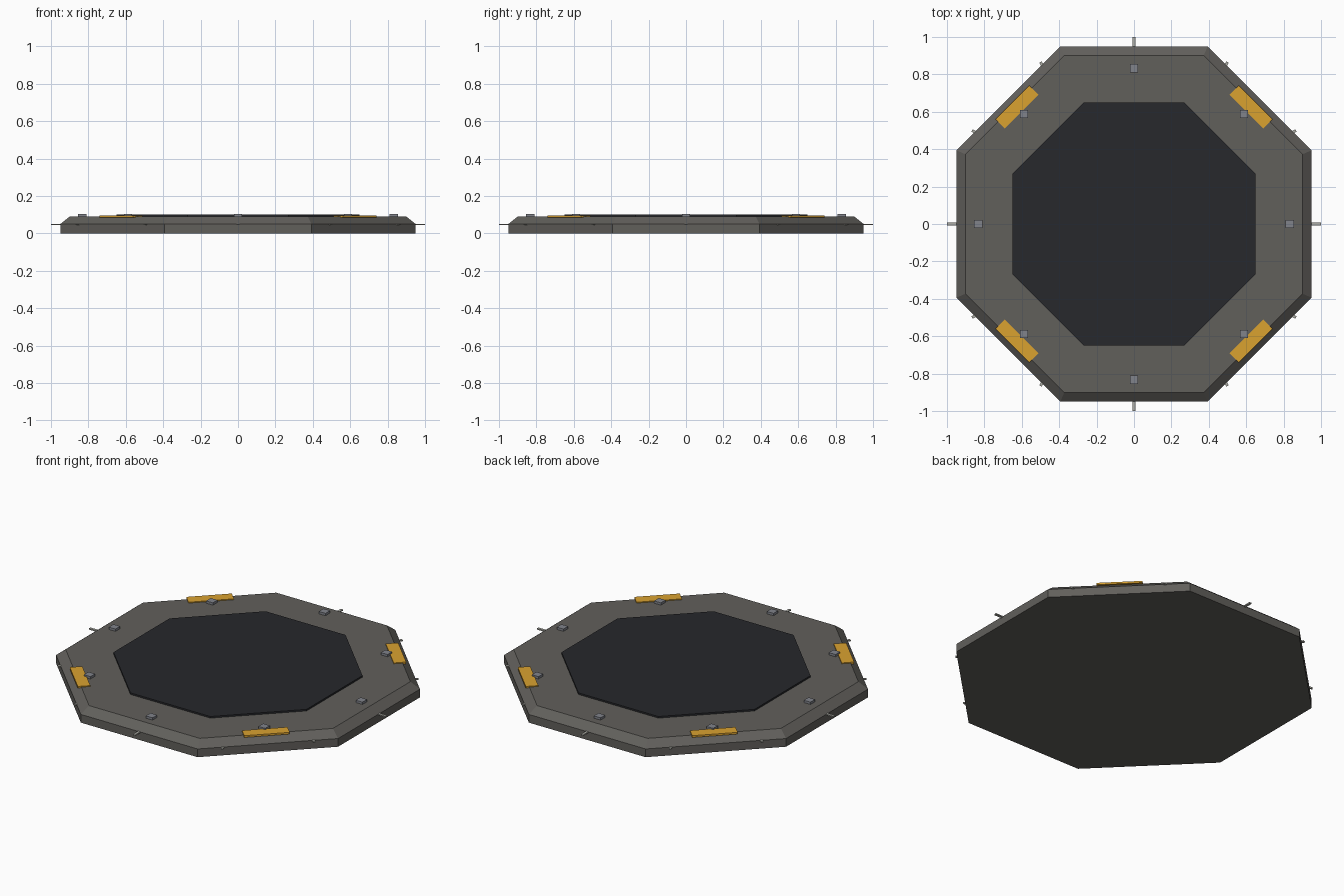
import bpy, bmesh
from math import pi, cos, sin
from mathutils import Matrix

if "Cube" in bpy.data.objects:
    bpy.data.objects.remove(bpy.data.objects["Cube"])


def material(name, rgb):
    m = bpy.data.materials.new(name)
    m.diffuse_color = (*rgb, 1)
    m.use_nodes = True
    m.node_tree.nodes["Principled BSDF"].inputs["Base Color"].default_value = m.diffuse_color
    return m


STONE = material("stone", (0.12, 0.115, 0.105))
DARK = material("dark_panel", (0.02, 0.021, 0.025))
YELLOW = material("yellow_paint", (0.70, 0.36, 0.03))
STEEL = material("steel", (0.22, 0.23, 0.26))
PALE = material("pale_metal", (0.42, 0.42, 0.38))


def finish(name, bm, mat):
    bmesh.ops.recalc_face_normals(bm, faces=bm.faces)
    me = bpy.data.meshes.new(name)
    bm.to_mesh(me)
    bm.free()
    me.materials.append(mat)
    ob = bpy.data.objects.new(name, me)
    bpy.context.collection.objects.link(ob)
    return ob


def octagon_stack(name, levels, mat):
    """Octagonal solid lofted through (apothem, z) levels."""
    bm = bmesh.new()
    rings = []
    for a, z in levels:
        r = a / cos(pi / 8)
        rings.append([bm.verts.new((r * cos(pi / 8 + i * pi / 4),
                                    r * sin(pi / 8 + i * pi / 4), z))
                      for i in range(8)])
    bm.faces.new(rings[0])
    bm.faces.new(rings[-1])
    for lo, hi in zip(rings, rings[1:]):
        for i in range(8):
            j = (i + 1) % 8
            bm.faces.new((lo[i], lo[j], hi[j], hi[i]))
    return finish(name, bm, mat)


def radial_box(name, angle, radius, z, size, mat, turn=True):
    """Box placed on a circle, optionally turned to face outward."""
    bm = bmesh.new()
    spin = Matrix.Rotation(angle if turn else 0, 4, 'Z')
    place = Matrix.Translation((radius * cos(angle), radius * sin(angle), z))
    bmesh.ops.create_cube(bm, size=1, matrix=place @ spin @ Matrix.Diagonal((*size, 1)))
    return finish(name, bm, mat)


# Chamfered base slab and raised centre panel
octagon_stack("base_slab", [(0.95, 0), (0.95, 0.05), (0.90, 0.09)], STONE)
octagon_stack("centre_panel", [(0.65, 0.08), (0.65, 0.10)], DARK)

# Bolt heads, all square to the axes
for i in range(8):
    radial_box(f"bolt_{i + 1}", i * pi / 4, 0.832, 0.095, (0.045, 0.045, 0.018), STEEL, False)

# Warning strips on the diagonal edges
for i in range(4):
    radial_box(f"warning_strip_{i + 1}", pi / 4 + i * pi / 2, 0.885, 0.09,
               (0.07, 0.255, 0.011), YELLOW)

# Thin pins around the rim
for i in range(12):
    radial_box(f"rim_pin_{i + 1}", i * pi / 6, 0.95, 0.048, (0.10, 0.015, 0.007), PALE)
